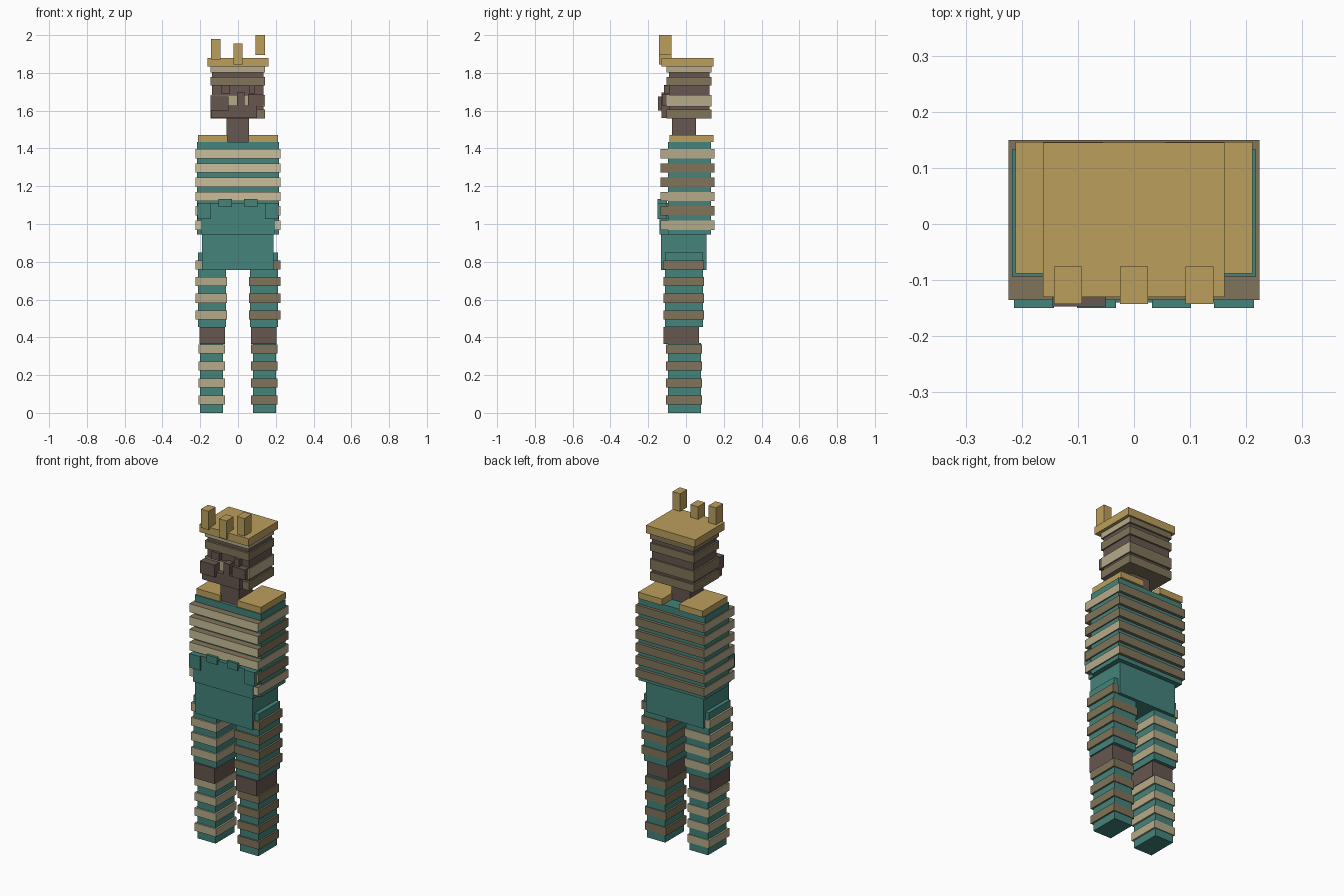
import bpy
import bmesh

cube = bpy.data.objects.get("Cube")
if cube:
    bpy.data.objects.remove(cube, do_unlink=True)


def srgb(hex_code):
    out = []
    for i in (0, 2, 4):
        c = int(hex_code[i:i + 2], 16) / 255
        out.append(c / 12.92 if c < 0.04045 else ((c + 0.055) / 1.055) ** 2.4)
    return (*out, 1.0)


def material(name, hex_code):
    m = bpy.data.materials.new(name)
    m.use_nodes = True
    m.diffuse_color = srgb(hex_code)
    m.node_tree.nodes["Principled BSDF"].inputs["Base Color"].default_value = srgb(hex_code)
    return m


TEAL = material("teal cloth", "43837b")
CREAM = material("cream band", "cabf9b")
LIGHT = material("tan band", "b5aa89")
OLIVE = material("olive band", "80745a")
BROWN = material("brown skin", "67564f")
GOLD = material("gold", "bc9f5d")


def box(name, x, y, z, mat, front=None, right=None, left=None):
    """Box from x, y, z ranges; front is -y, right is +x, left is -x colour."""
    bm = bmesh.new()
    bmesh.ops.create_cube(bm, size=1)
    for v in bm.verts:
        v.co = [r[0] if c < 0 else r[1] for c, r in zip(v.co, (x, y, z))]
    bm.normal_update()
    me = bpy.data.meshes.new(name)
    mats = [mat]
    for colour, axis, sign in ((front, 1, -1), (right, 0, 1), (left, 0, -1)):
        if colour is None:
            continue
        if colour not in mats:
            mats.append(colour)
        for f in bm.faces:
            if f.normal[axis] * sign > 0.5:
                f.material_index = mats.index(colour)
    for m in mats:
        me.materials.append(m)
    bm.to_mesh(me)
    bm.free()
    obj = bpy.data.objects.new(name, me)
    bpy.context.scene.collection.objects.link(obj)
    return obj


def span(side, inner, outer):
    return sorted((side * inner, side * outer))


# Legs with wrapped bands
for side, word, band in ((-1, "right", LIGHT), (1, "left", OLIVE)):
    box(word + "_shin", span(side, 0.08, 0.20), (-0.095, 0.08), (0, 0.37), TEAL)
    box(word + "_knee", span(side, 0.07, 0.205), (-0.12, 0.07), (0.365, 0.455), BROWN)
    box(word + "_thigh", span(side, 0.063, 0.213), (-0.11, 0.09), (0.455, 0.85), TEAL)
    for i in range(4):
        z = 0.045 + i * 0.09
        box(f"{word}_shin_band_{i}", span(side, 0.07, 0.21), (-0.105, 0.085), (z, z + 0.047), band)
        z = 0.495 + i * 0.088
        box(f"{word}_thigh_band_{i}", span(side, 0.057, 0.224), (-0.12, 0.095), (z, z + 0.048), band)

# Hips, waist panel and its tabs
box("hips", (-0.19, 0.187), (-0.132, 0.108), (0.757, 0.95), TEAL)
box("torso", (-0.217, 0.217), (-0.094, 0.133), (0.945, 1.435), TEAL)
box("waist_panel", (-0.197, 0.195), (-0.14, -0.09), (0.945, 1.11), TEAL)
for side in (-1, 1):
    box("hip_tab", span(side, 0.143, 0.214), (-0.15, -0.10), (1.027, 1.11), TEAL)
    box("belly_tab", span(side, 0.032, 0.102), (-0.15, -0.10), (1.09, 1.132), TEAL)

# Torso bands, from the top down
for i, colour in enumerate((LIGHT, OLIVE, OLIVE, LIGHT, OLIVE, LIGHT)):
    z = 1.347 - i * 0.0755
    box(f"torso_band_{i}", (-0.224, 0.224), (-0.135, 0.15), (z, z + 0.049),
        OLIVE, front=CREAM, right=colour, left=LIGHT)

# Shoulder plates and neck
for side in (-1, 1):
    box("shoulder_plate", span(side, 0.055, 0.211), (-0.088, 0.146), (1.435, 1.472), GOLD)
box("neck", (-0.062, 0.058), (-0.075, 0.053), (1.43, 1.57), BROWN)

# Head with alternating bands
box("head", (-0.137, 0.134), (-0.09, 0.125), (1.562, 1.84), BROWN)
for low, high, colour in ((1.802, 1.836, LIGHT), (1.732, 1.778, OLIVE),
                          (1.622, 1.684, LIGHT), (1.558, 1.606, OLIVE)):
    box("head_band", (-0.146, 0.142), (-0.102, 0.135), (low, high), OLIVE,
        front=colour, right=colour)

# Blocky face
box("jaw", (-0.143, 0.10), (-0.13, -0.09), (1.56, 1.628), BROWN)
box("right_cheek", (-0.145, -0.05), (-0.147, -0.09), (1.602, 1.675), BROWN)
box("left_cheek", (0.052, 0.135), (-0.128, -0.09), (1.628, 1.688), BROWN)
box("nose", (-0.005, 0.035), (-0.13, -0.09), (1.628, 1.695), BROWN)
box("right_eye", (-0.09, -0.042), (-0.117, -0.085), (1.69, 1.735), BROWN)
box("left_eye", (0.057, 0.09), (-0.117, -0.085), (1.69, 1.732), BROWN)

# Crown with three prongs
box("crown_slab", (-0.162, 0.161), (-0.13, 0.145), (1.835, 1.88), GOLD)
for x, low, high in ((-0.118, 1.87, 1.98), (0, 1.845, 1.955), (0.117, 1.895, 2.0)):
    box("crown_prong", (x - 0.025, x + 0.025), (-0.143, -0.076), (low, high), GOLD)
